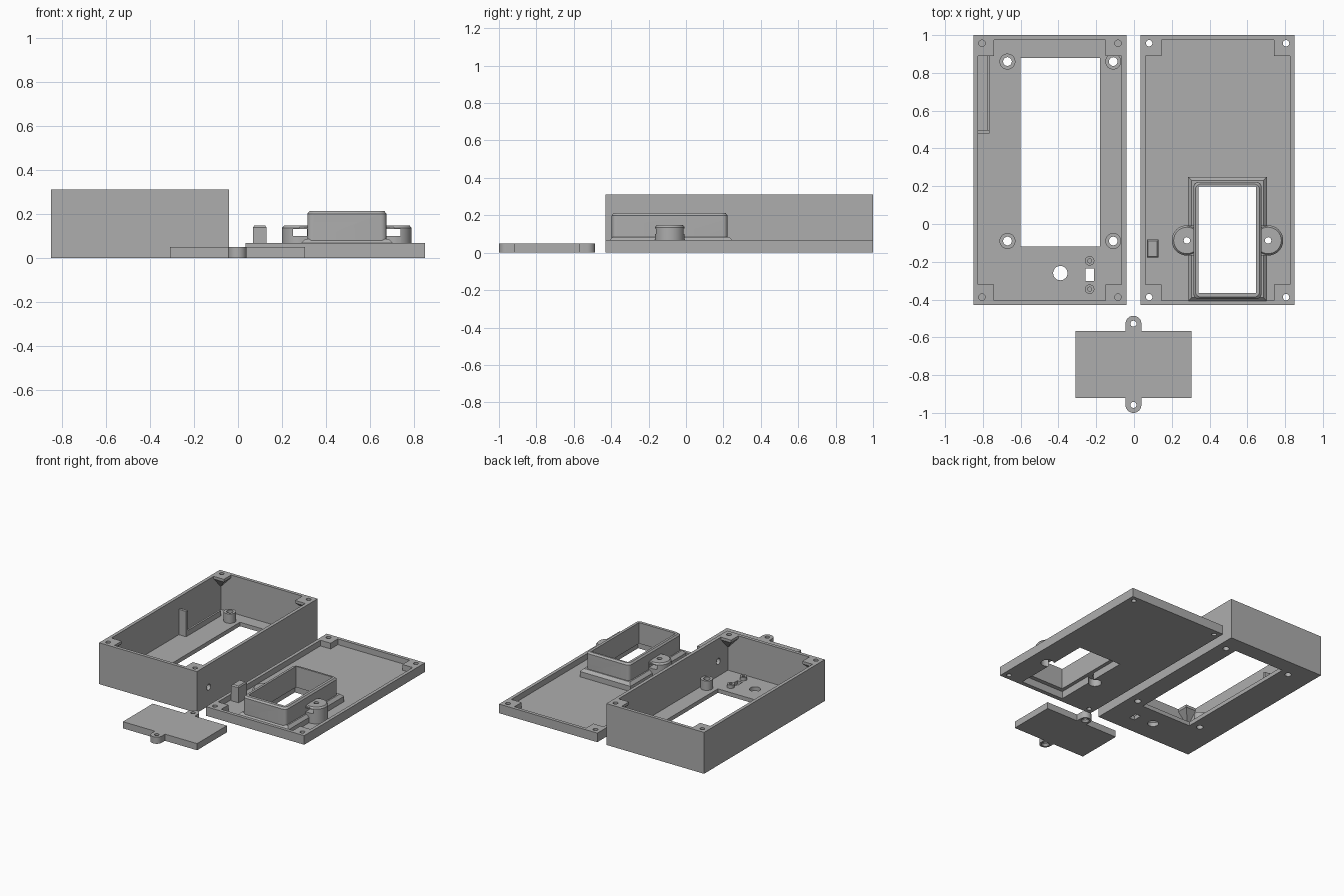
import bpy, bmesh, math
from mathutils import Matrix

if "Cube" in bpy.data.objects:
    bpy.data.objects.remove(bpy.data.objects["Cube"])

grey = bpy.data.materials.new("plain grey plastic")
grey.diffuse_color = (0.42, 0.42, 0.42, 1)
grey.use_nodes = True
grey.node_tree.nodes["Principled BSDF"].inputs["Base Color"].default_value = grey.diffuse_color


def finish(name, bm):
    bmesh.ops.recalc_face_normals(bm, faces=bm.faces[:])
    me = bpy.data.meshes.new(name)
    bm.to_mesh(me)
    bm.free()
    me.materials.append(grey)
    ob = bpy.data.objects.new(name, me)
    bpy.context.collection.objects.link(ob)
    return ob


def box(name, x0, x1, y0, y1, z0, z1, round_edges=0.0, inset_top=0.0):
    """Block with optional rounded upright edges and an inset (tapered) top."""
    bm = bmesh.new()
    bmesh.ops.create_cube(bm, size=1)
    for v in bm.verts:
        s = inset_top if v.co.z > 0 else 0
        v.co = (x1 - s if v.co.x > 0 else x0 + s,
                y1 - s if v.co.y > 0 else y0 + s,
                z1 if v.co.z > 0 else z0)
    if round_edges:
        up = [e for e in bm.edges if abs(e.verts[0].co.z - e.verts[1].co.z) > 1e-4]
        bmesh.ops.bevel(bm, geom=up, offset=round_edges, segments=4, profile=0.5, affect='EDGES')
    return finish(name, bm)


def cyl(name, x, y, z0, z1, r, r_top=None, axis='Z'):
    bm = bmesh.new()
    bmesh.ops.create_cone(bm, cap_ends=True, segments=32, radius1=r,
                          radius2=r if r_top is None else r_top, depth=z1 - z0)
    bmesh.ops.translate(bm, verts=bm.verts[:], vec=(0, 0, (z0 + z1) / 2))
    if axis == 'X':   # z0..z1 run along x, and x, y become y, z
        bmesh.ops.rotate(bm, verts=bm.verts[:], matrix=Matrix.Rotation(math.pi / 2, 3, 'Y'))
        bmesh.ops.translate(bm, verts=bm.verts[:], vec=(0, x, y))
    else:
        bmesh.ops.translate(bm, verts=bm.verts[:], vec=(x, y, 0))
    return finish(name, bm)


def combine(target, tools, op):
    bpy.context.view_layer.objects.active = target
    for t in tools:
        m = target.modifiers.new("b", 'BOOLEAN')
        m.operation, m.object, m.solver = op, t, 'EXACT'
        bpy.ops.object.modifier_apply(modifier=m.name)
        bpy.data.objects.remove(t)


def add(target, *tools):
    combine(target, tools, 'UNION')


def cut(target, *tools):
    combine(target, tools, 'DIFFERENCE')


def smooth(ob):
    bpy.ops.object.select_all(action='DESELECT')
    ob.select_set(True)
    bpy.context.view_layer.objects.active = ob
    bpy.ops.object.shade_smooth_by_angle(angle=math.radians(30))


Y0, Y1, W = -0.43, 1.0, 0.025


def corners(x0, x1):
    """Each outer corner with its inward directions."""
    return [(x, y, sx, sy) for x, sx in ((x0, 1), (x1, -1)) for y, sy in ((Y0, 1), (Y1, -1))]


def corner_block(x, y, sx, sy, z0, z1, taper=0.0):
    """Square screw corner, whose underside may shrink toward the wall corner."""
    xs, ys = sorted((x + sx * 0.012, x + sx * 0.11)), sorted((y + sy * 0.012, y + sy * 0.11))
    ob = box("corner", *xs, *ys, z0, z1)
    if taper:
        bm = bmesh.new()
        bm.from_mesh(ob.data)
        low = [f for f in bm.faces if f.normal.z < -0.9]
        ext = bmesh.ops.extrude_face_region(bm, geom=low)
        bmesh.ops.delete(bm, geom=low, context='FACES_ONLY')
        for v in ext["geom"]:
            if isinstance(v, bmesh.types.BMVert):
                v.co.z -= taper
                if abs(v.co.x - x) > 0.05:
                    v.co.x = x + sx * 0.024
                if abs(v.co.y - y) > 0.05:
                    v.co.y = y + sy * 0.024
        bmesh.ops.recalc_face_normals(bm, faces=bm.faces[:])
        bm.to_mesh(ob.data)
        bm.free()
    return ob


# --- Deep case: open tray with screw corners
CX0, CX1, CH = -0.85, -0.04, 0.31
case = box("case", CX0, CX1, Y0, Y1, 0, CH)
cut(case, box("c", CX0 + W, CX1 - W, Y0 + W, Y1 - W, 0.03, 0.5))
for x, y, sx, sy in corners(CX0, CX1):
    add(case, corner_block(x, y, sx, sy, CH - 0.02, CH, 0.09))
    cut(case, cyl("c", x + sx * 0.045, y + sy * 0.043, CH - 0.07, 0.5, 0.017))

# Display standoffs and display window
for x in (-0.67, -0.11):
    for y in (-0.09, 0.86):
        add(case, cyl("standoff", x, y, 0.01, 0.10, 0.042))
        cut(case, cyl("c", x, y, -0.1, 0.2, 0.023))
cut(case, box("c", -0.6, -0.18, -0.12, 0.88, -0.1, 0.1))

# Button hole, switch slot with two small pegs, and cable hole in the side wall
cut(case, cyl("c", -0.39, -0.26, -0.1, 0.1, 0.038),
    box("c", -0.257, -0.213, -0.303, -0.235, -0.1, 0.1),
    cyl("c", -0.29, 0.14, -0.1, 0.0, 0.022, axis='X'))
for y in (-0.345, -0.195):
    add(case, cyl("peg", -0.235, y, 0.01, 0.055, 0.025))
    cut(case, cyl("c", -0.235, y, 0.02, 0.2, 0.011))

# Board holder on the left wall
add(case, box("holder_post", -0.835, -0.765, 0.478, 0.498, 0.01, 0.22),
    box("holder_rail", -0.779, -0.765, 0.49, 0.89, 0.01, 0.07))
smooth(case)

# --- Shallow lid
LX0, LX1, LH = 0.035, 0.85, 0.068
BX, BY = 0.495, -0.087          # centre of battery compartment
lid = box("lid", LX0, LX1, Y0, Y1, 0, LH)
cut(lid, box("c", LX0 + W, LX1 - W, Y0 + W, Y1 - W, 0.025, 0.5))
for x, y, sx, sy in corners(LX0, LX1):
    add(lid, corner_block(x, y, sx, sy, 0.01, LH))
    cut(lid, cyl("c", x + sx * 0.045, y + sy * 0.043, -0.1, 0.5, 0.017))

# Battery compartment: stepped flange, tall sleeve with chamfered rim
add(lid, box("flange", 0.285, 0.705, -0.41, 0.25, 0.01, 0.065),
    box("flange_slope", 0.285, 0.705, -0.41, 0.25, 0.065, 0.085, inset_top=0.02),
    box("sleeve", 0.315, 0.675, -0.397, 0.222, 0.06, 0.2, 0.025),
    box("sleeve_rim", 0.315, 0.675, -0.397, 0.222, 0.2, 0.212, 0.025, 0.01))

# Screw ears with nut slots on both sides of the sleeve
for s in (-1, 1):
    ex = BX + s * 0.215
    arm = sorted((ex, BX + s * 0.172))
    add(lid, cyl("ear", ex, BY, 0.01, 0.135, 0.08),
        cyl("ear_top", ex, BY, 0.135, 0.147, 0.08, 0.07),
        box("ear_arm", *arm, BY - 0.079, BY + 0.079, 0.06, 0.14))
    slot = sorted((BX + s * 0.245, BX + s * 0.181))
    cut(lid, box("c", *slot, BY - 0.2, BY + 0.2, 0.1, 0.13),
        cyl("c", ex, BY, -0.1, 0.3, 0.017),
        cyl("c", ex, BY, -0.1, 0.055, 0.045))

# Through opening and recess for the cover underneath
cut(lid, box("c", 0.342, 0.645, -0.365, 0.198, -0.1, 0.4),
    box("c", BX - 0.18, BX + 0.18, BY - 0.31, BY + 0.31, -0.1, 0.055))
# Support post
add(lid, box("post", 0.068, 0.13, -0.178, -0.082, 0.01, 0.138),
    box("post_tip", 0.068, 0.13, -0.178, -0.082, 0.138, 0.147, inset_top=0.007))
smooth(lid)

# --- Battery cover with two screw ears
cover = box("battery_cover", -0.31, 0.305, -0.92, -0.567, 0, 0.05)
for s in (-1, 1):
    y = -0.743 + s * 0.215
    add(cover, cyl("ear", -0.003, y, 0, 0.05, 0.042),
        box("ear_arm", -0.045, 0.039, *sorted((y, -0.743 + s * 0.15)), 0, 0.05))
    cut(cover, cyl("c", -0.003, y, -0.1, 0.1, 0.016),
        cyl("c", -0.003, y, -0.001, 0.015, 0.029, 0.016))
smooth(cover)
